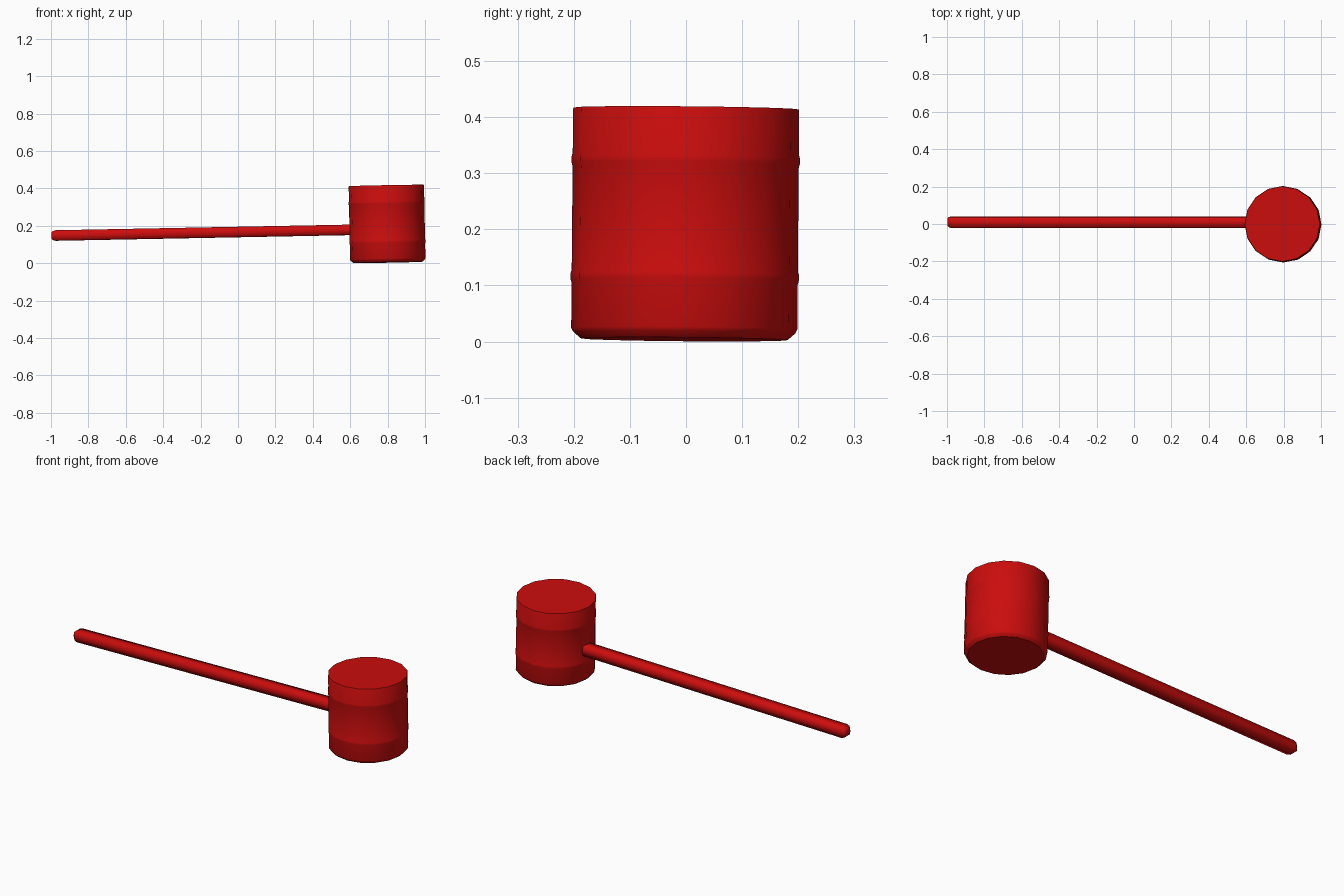
import bpy
import bmesh
import math
from mathutils import Matrix

cube = bpy.data.objects.get("Cube")
if cube:
    bpy.data.objects.remove(cube, do_unlink=True)

# Single red paint
red = bpy.data.materials.new("red_paint")
red.use_nodes = True
colour = (0.60, 0.004, 0.004, 1)
red.diffuse_color = colour
bsdf = red.node_tree.nodes["Principled BSDF"]
bsdf.inputs["Base Color"].default_value = colour
bsdf.inputs["Roughness"].default_value = 0.6

# The whole mallet leans slightly about the middle of its head
LEAN = (Matrix.Translation((0.797, -0.0015, 0.21))
        @ Matrix.Rotation(math.radians(-1.1), 4, 'Y')
        @ Matrix.Rotation(math.radians(-0.5), 4, 'X'))


def loft(name, rings, smooth_angle):
    """Closed solid skinned through rings of points, smoothed up to an angle."""
    bm = bmesh.new()
    loops = [[bm.verts.new(LEAN @ Matrix.Translation(p).translation) for p in ring]
             for ring in rings]
    for low, high in zip(loops, loops[1:]):
        for i in range(len(low)):
            j = (i + 1) % len(low)
            bm.faces.new((low[i], low[j], high[j], high[i]))
    bm.faces.new(loops[0][::-1])
    bm.faces.new(loops[-1])
    bmesh.ops.recalc_face_normals(bm, faces=bm.faces)
    mesh = bpy.data.meshes.new(name)
    bm.to_mesh(mesh)
    bm.free()
    mesh.materials.append(red)
    obj = bpy.data.objects.new(name, mesh)
    bpy.context.collection.objects.link(obj)
    bpy.ops.object.select_all(action='DESELECT')
    obj.select_set(True)
    bpy.context.view_layer.objects.active = obj
    bpy.ops.object.shade_smooth_by_angle(angle=math.radians(smooth_angle))


def circle(radius, height, sides=16):
    angles = [math.tau * i / sides for i in range(sides)]
    return [(radius * math.cos(a), radius * math.sin(a), height) for a in angles]


def band(height, radius=0.2015):
    """Shallow raised ring around the head."""
    return [(radius, height - 0.012), (radius + 0.002, height - 0.005),
            (radius + 0.002, height + 0.005), (radius, height + 0.012)]


# Head: bevelled foot, two raised bands, crisp top rim
foot = [(0.184, -0.206), (0.198, -0.194), (0.2015, -0.187)]
rim = [(0.2015, 0.203), (0.2005, 0.2055)]
profile = foot + band(-0.095) + band(0.113) + rim
loft("mallet_head", [circle(r, h) for r, h in profile], 40)


def bar_section(x, size):
    """Six-sided section: flat top and bottom, sides ridged along the middle."""
    half = [(0.0315, 0), (0.0265, 0.028), (-0.0265, 0.028)]
    points = half + [(-y, -z) for y, z in half]
    return [(x, 0.0115 + size * y, -0.028 + size * z) for y, z in points]


# Handle: ridged bar running into the head, with a rounded grip end
stations = [(-0.1, 1), (-1.772, 1), (-1.788, 0.85), (-1.796, 0.6)]
loft("handle", [bar_section(x, size) for x, size in stations], 85)
